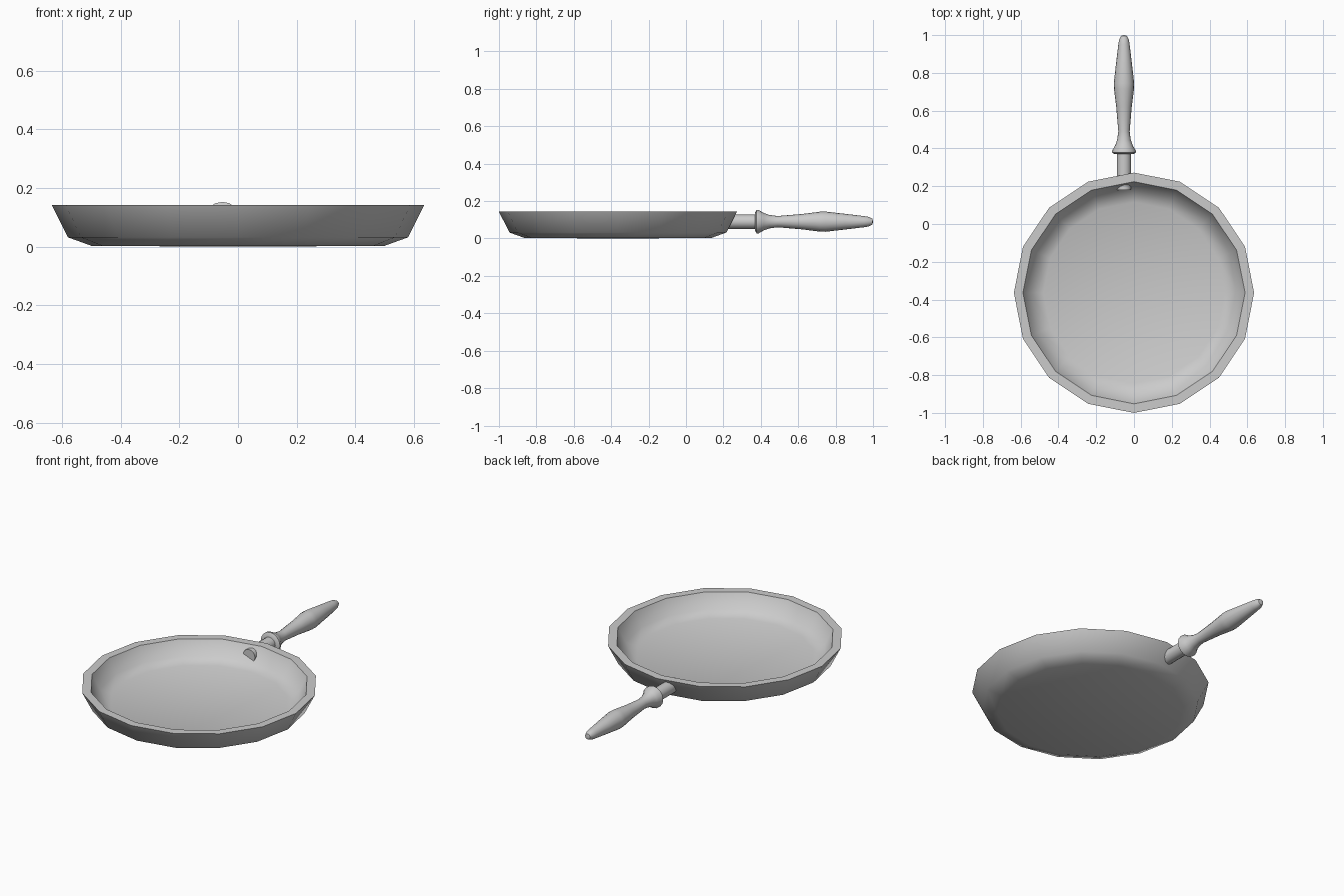
import bpy, bmesh
from math import sin, cos, tau, radians

if "Cube" in bpy.data.objects:
    bpy.data.objects.remove(bpy.data.objects["Cube"])


def lathe(name, profile, sides, axis, origin, smooth_angle):
    """Revolve (radius, distance) pairs around the z or y axis; radius 0 becomes a pole."""
    bm = bmesh.new()
    rings = []
    for r, d in profile:
        ring = []
        for i in range(sides if r > 0 else 1):
            a = tau * i / sides
            p = (r * cos(a), r * sin(a), d) if axis == 'Z' else (r * cos(a), d, r * sin(a))
            ring.append(bm.verts.new([o + c for o, c in zip(origin, p)]))
        rings.append(ring)
    for a, b in zip(rings, rings[1:]):
        for i in range(sides):
            j = (i + 1) % sides
            if len(a) == 1:
                bm.faces.new((a[0], b[i], b[j]))
            elif len(b) == 1:
                bm.faces.new((a[i], b[0], a[j]))
            else:
                bm.faces.new((a[i], a[j], b[j], b[i]))
    bmesh.ops.recalc_face_normals(bm, faces=bm.faces)
    mesh = bpy.data.meshes.new(name)
    bm.to_mesh(mesh)
    bm.free()
    obj = bpy.data.objects.new(name, mesh)
    bpy.context.collection.objects.link(obj)
    bpy.ops.object.select_all(action='DESELECT')
    bpy.context.view_layer.objects.active = obj
    obj.select_set(True)
    bpy.ops.object.shade_smooth_by_angle(angle=radians(smooth_angle))
    return obj


# Pan: outer wall, flat rim, inner wall and floor
lathe("pan", [(0, 0), (0.50, 0.003), (0.58, 0.032), (0.636, 0.143),
              (0.588, 0.143), (0.545, 0.06), (0.48, 0.035), (0, 0.032)],
      16, 'Z', (0, -0.364, 0), 50)

# Metal stub that passes through the pan wall into the handle
handle_x, handle_z = -0.053, 0.09
lathe("handle_stub", [(0, 0.18), (0.038, 0.18), (0.038, 0.40), (0, 0.40)],
      16, 'Y', (handle_x, 0, handle_z), 40)

# Turned grip with collar, swelling and rounded tip
lathe("handle_grip", [(0, 0.37), (0.05, 0.37), (0.063, 0.378), (0.063, 0.388),
                      (0.047, 0.415), (0.036, 0.445), (0.030, 0.49),
                      (0.041, 0.62), (0.053, 0.715), (0.054, 0.745),
                      (0.042, 0.85), (0.030, 0.95), (0.026, 0.975),
                      (0.016, 0.996), (0, 1.0)],
      16, 'Y', (handle_x, 0, handle_z), 50)
